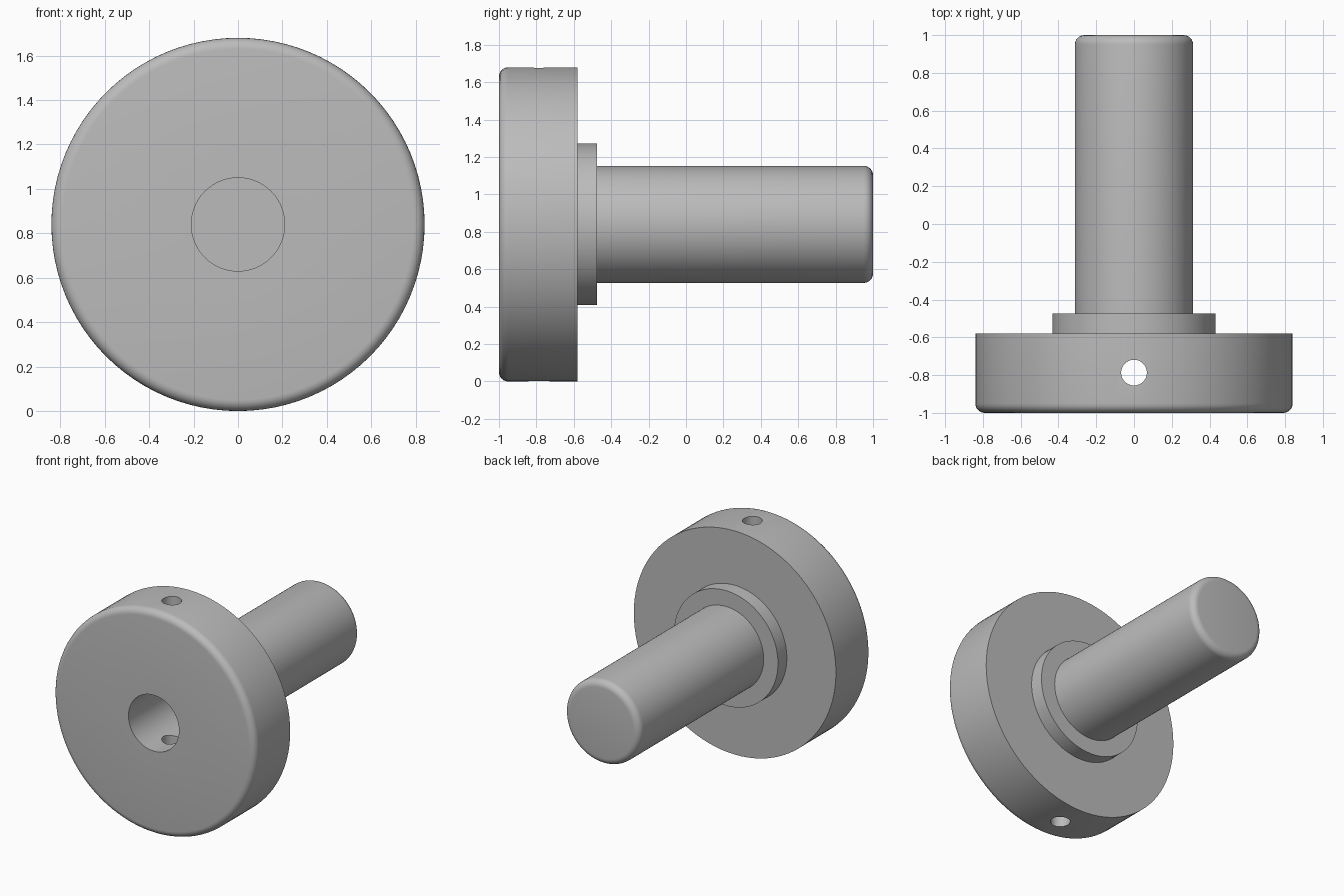
import bpy, bmesh, math
from mathutils import Vector

cube = bpy.data.objects.get("Cube")
if cube:
    bpy.data.objects.remove(cube, do_unlink=True)

HEAD_R, COLLAR_R, SHAFT_R, BORE_R = 0.84, 0.432, 0.313, 0.21
FRONT, HEAD_BACK, COLLAR_BACK, END = -1.0, -0.58, -0.475, 1.0
FILLET = 0.05
AXIS = Vector((0, 0, HEAD_R))

steel = bpy.data.materials.new("plain grey")
steel.use_nodes = True
GREY = (0.5, 0.5, 0.5, 1)
steel.diffuse_color = GREY
steel.node_tree.nodes["Principled BSDF"].inputs["Base Color"].default_value = GREY


def fillet(radius, y, start):
    """Quarter-round arc about (radius, y) in the (radius, y) profile plane."""
    angles = [math.radians(start + 90 * i / 6) for i in range(7)]
    return [(radius + FILLET * math.cos(a), y + FILLET * math.sin(a)) for a in angles]


def lathe(name, profile, steps=96):
    """Turn a (radius, y) profile about the horizontal axis."""
    bm = bmesh.new()
    verts = [bm.verts.new(AXIS + Vector((r, y, 0))) for r, y in profile]
    edges = [bm.edges.new(pair) for pair in zip(verts, verts[1:])]
    bmesh.ops.spin(bm, geom=verts + edges, cent=AXIS, axis=(0, 1, 0),
                   angle=math.tau, steps=steps)
    bmesh.ops.remove_doubles(bm, verts=bm.verts, dist=1e-4)
    bmesh.ops.recalc_face_normals(bm, faces=bm.faces)
    mesh = bpy.data.meshes.new(name)
    bm.to_mesh(mesh)
    bm.free()
    obj = bpy.data.objects.new(name, mesh)
    bpy.context.collection.objects.link(obj)
    mesh.materials.append(steel)
    return obj


# Round head with blind bore, stepped collar and rounded shaft, in one turning
profile = [(0, COLLAR_BACK), (BORE_R, COLLAR_BACK), (BORE_R, FRONT)]
profile += fillet(HEAD_R - FILLET, FRONT + FILLET, -90)
profile += [(HEAD_R, HEAD_BACK), (COLLAR_R, HEAD_BACK),
            (COLLAR_R, COLLAR_BACK), (SHAFT_R, COLLAR_BACK)]
profile += fillet(SHAFT_R - FILLET, END - FILLET, 0)
profile += [(0, END)]
body = lathe("head_collar_and_shaft", profile)

# Vertical pin hole through the head
bpy.ops.mesh.primitive_cylinder_add(vertices=48, radius=0.068, depth=3,
                                    location=(0, -0.787, HEAD_R))
cutter = bpy.context.object
cutter.name = "pin_hole_cutter"
cutter.data.materials.append(steel)
cut = body.modifiers.new("pin_hole", 'BOOLEAN')
cut.operation = 'DIFFERENCE'
cut.solver = 'EXACT'
cut.object = cutter

bpy.ops.object.select_all(action='DESELECT')
body.select_set(True)
bpy.context.view_layer.objects.active = body
bpy.ops.object.modifier_apply(modifier=cut.name)
bpy.data.objects.remove(cutter, do_unlink=True)
bpy.ops.object.shade_smooth_by_angle(angle=math.radians(30))
